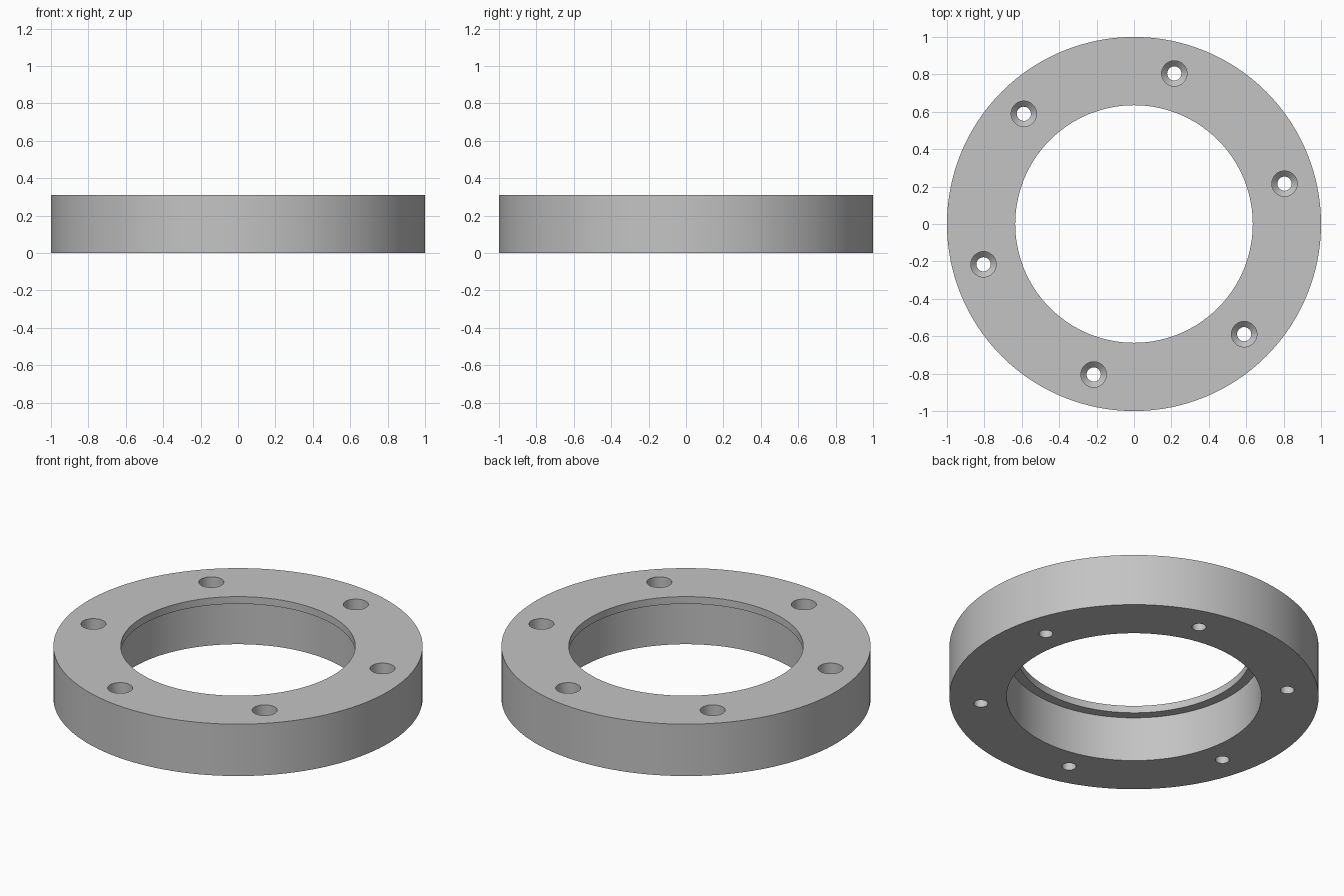
import bpy
import bmesh
from math import cos, sin, tau, radians
from mathutils import Matrix

cube = bpy.data.objects.get("Cube")
if cube:
    bpy.data.objects.remove(cube, do_unlink=True)

HEIGHT = 0.31
HOLE_CIRCLE = 0.833

grey = bpy.data.materials.new("plain grey")
grey.use_nodes = True
grey.diffuse_color = (0.55, 0.55, 0.55, 1)
grey.node_tree.nodes["Principled BSDF"].inputs["Base Color"].default_value = grey.diffuse_color


def lathe(bm, profile, segments, offset=(0, 0, 0)):
    """Turn a closed (radius, z) profile around z; radius 0 makes a pole."""
    rings = []
    for r, z in profile:
        if r == 0:
            rings.append([bm.verts.new((0, 0, z))] * segments)
        else:
            rings.append([bm.verts.new((r * cos(tau * i / segments),
                                        r * sin(tau * i / segments), z))
                          for i in range(segments)])
    made = {v for ring in rings for v in ring}
    for k, a in enumerate(rings):
        b = rings[(k + 1) % len(rings)]
        if a[0] is a[1] and b[0] is b[1]:
            continue
        for i in range(segments):
            j = (i + 1) % segments
            corners = list(dict.fromkeys((a[i], a[j], b[j], b[i])))
            bm.faces.new(corners)
    bmesh.ops.transform(bm, matrix=Matrix.Translation(offset), verts=list(made))


def finish(name, bm):
    bmesh.ops.recalc_face_normals(bm, faces=bm.faces[:])
    mesh = bpy.data.meshes.new(name)
    bm.to_mesh(mesh)
    bm.free()
    obj = bpy.data.objects.new(name, mesh)
    bpy.context.collection.objects.link(obj)
    mesh.materials.append(grey)
    return obj


# Flange ring with a thin lip at the top of the bore
bm = bmesh.new()
lathe(bm, [(0.69, 0), (1, 0), (1, HEIGHT), (0.635, HEIGHT),
           (0.635, 0.267), (0.69, 0.267)], 128)
ring = finish("flange_ring", bm)

# Six recessed, countersunk screw holes
bm = bmesh.new()
for k in range(6):
    angle = radians(15 + 60 * k)
    lathe(bm, [(0, -0.1), (0.038, -0.1), (0.038, 0.12), (0.068, 0.15),
               (0.068, 0.4), (0, 0.4)], 40,
          (HOLE_CIRCLE * cos(angle), HOLE_CIRCLE * sin(angle), 0))
cutter = finish("screw_hole_cutter", bm)

# Cut the holes, then remove the cutter
cut = ring.modifiers.new("screw holes", "BOOLEAN")
cut.operation = "DIFFERENCE"
cut.solver = "EXACT"
cut.object = cutter
bpy.ops.object.select_all(action="DESELECT")
ring.select_set(True)
bpy.context.view_layer.objects.active = ring
bpy.ops.object.modifier_apply(modifier=cut.name)
bpy.data.objects.remove(cutter, do_unlink=True)

bpy.ops.object.shade_smooth_by_angle(angle=radians(30))
